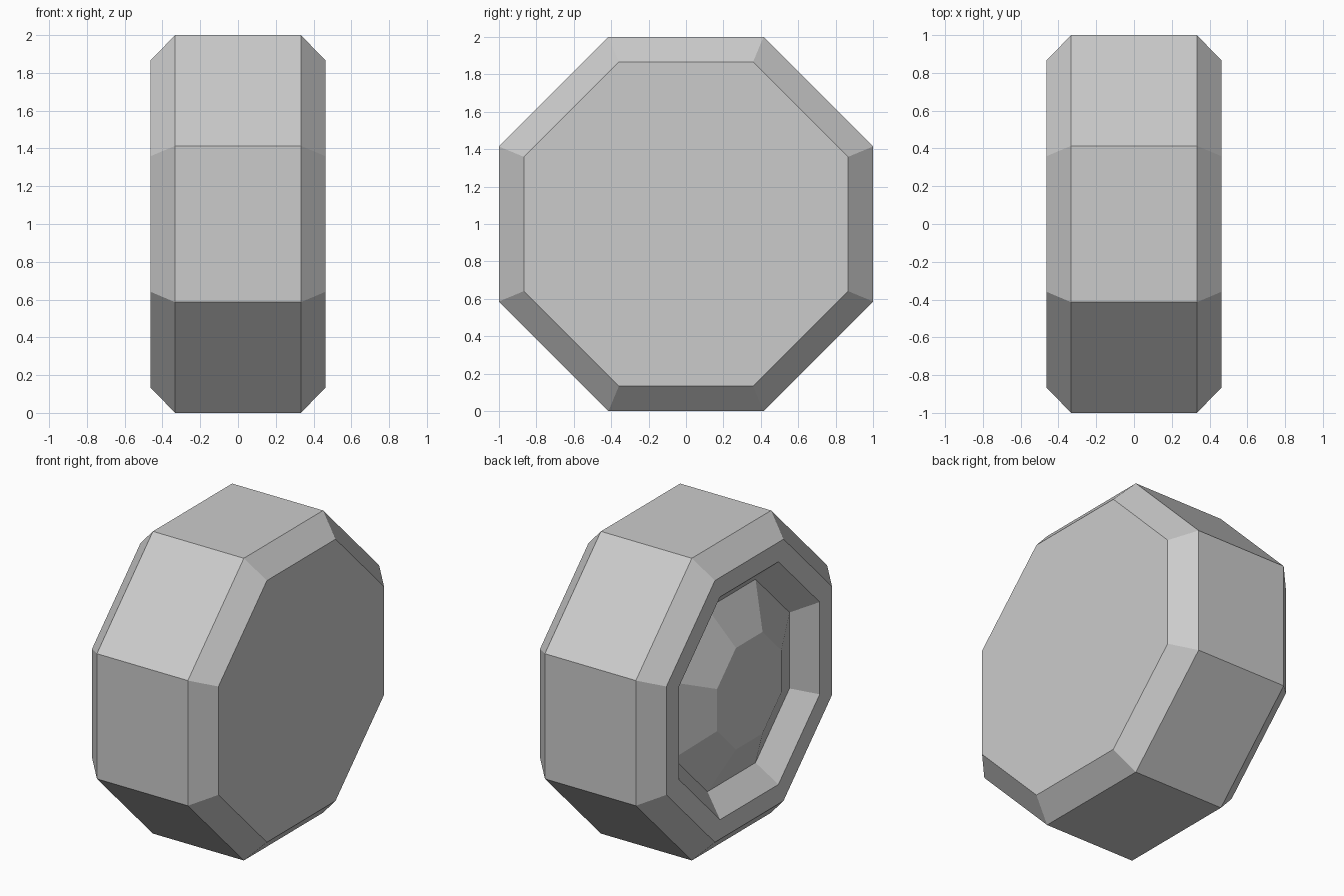
import bpy, bmesh
from math import cos, sin, pi

if "Cube" in bpy.data.objects:
    bpy.data.objects.remove(bpy.data.objects["Cube"])

SIDES = 8
# (x position, distance from axis to flat) from the plain face round to the hubcap
PROFILE = [
    (0.463, 0.866),   # plain inner face
    (0.333, 1.0),     # tread
    (-0.333, 1.0),
    (-0.463, 0.866),  # outer rim
    (-0.463, 0.737),
    (-0.333, 0.607),  # bottom of groove
    (-0.463, 0.336),  # raised hubcap
]

bm = bmesh.new()


def ring(x, apothem):
    r = apothem / cos(pi / SIDES)
    angles = [(i + 0.5) * 2 * pi / SIDES for i in range(SIDES)]
    return [bm.verts.new((x, r * cos(a), 1 + r * sin(a))) for a in angles]


# Loft the octagonal rings and cap both ends
rings = [ring(*p) for p in PROFILE]
for a, b in zip(rings, rings[1:]):
    for i in range(SIDES):
        j = (i + 1) % SIDES
        bm.faces.new((a[i], a[j], b[j], b[i]))
bm.faces.new(rings[0])
bm.faces.new(rings[-1])
bmesh.ops.recalc_face_normals(bm, faces=bm.faces)

mesh = bpy.data.meshes.new("wheel")
bm.to_mesh(mesh)
bm.free()
bpy.context.collection.objects.link(bpy.data.objects.new("wheel", mesh))
